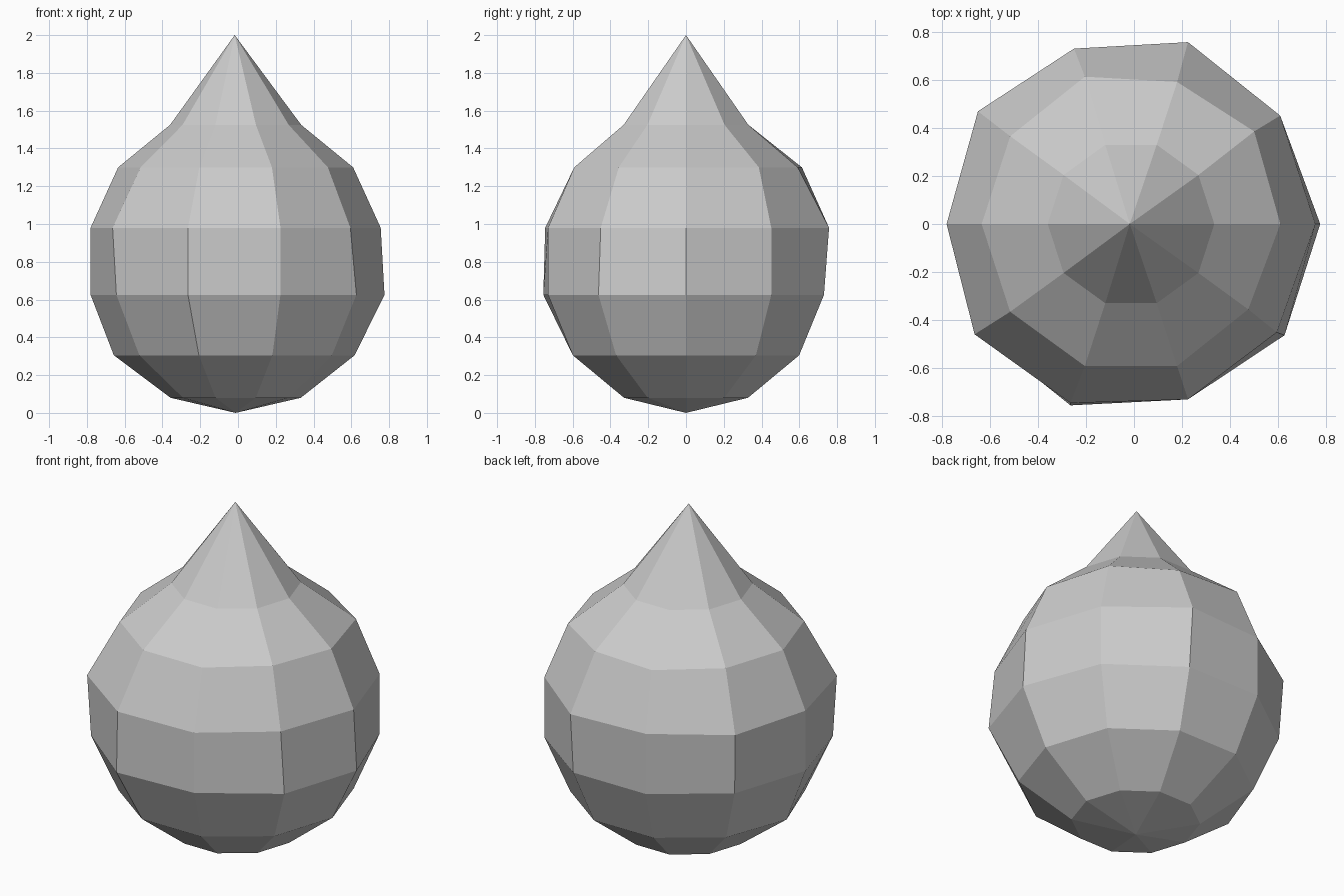
import bpy
import bmesh
from math import cos, sin, tau

cube = bpy.data.objects.get("Cube")
if cube:
    bpy.data.objects.remove(cube)

SIDES = 10
CENTRE = -0.0125

# Profile of the drop: (radius, height) from base to shoulder
profile = [(0.345, 0.08), (0.63, 0.305), (0.768, 0.625),
           (0.768, 0.98), (0.622, 1.30), (0.347, 1.525)]

# Hand-made unevenness: (ring, corner) -> shift in x, y
nudges = {
    (1, 5): (-0.015, 0), (2, 0): (0.02, 0), (2, 7): (-0.015, -0.025),
    (2, 9): (0.018, -0.012), (2, 6): (-0.01, 0), (3, 2): (0, 0.027),
    (3, 4): (-0.016, 0.018), (3, 6): (-0.03, -0.008),
    (3, 7): (-0.015, -0.015), (3, 9): (-0.014, 0), (4, 3): (0, 0.022),
    (4, 1): (0.01, 0.02), (4, 9): (-0.015, 0.01),
}

# Faceted drop body with a pointed top
bm = bmesh.new()
rings = []
for r, (radius, height) in enumerate(profile):
    ring = []
    for c in range(SIDES):
        angle = tau * c / SIDES
        dx, dy = nudges.get((r, c), (0, 0))
        ring.append(bm.verts.new((CENTRE + radius * cos(angle) + dx,
                                  radius * sin(angle) + dy, height)))
    rings.append(ring)
base = bm.verts.new((CENTRE, 0, 0))
tip = bm.verts.new((CENTRE - 0.005, 0, 2))
for c in range(SIDES):
    n = (c + 1) % SIDES
    bm.faces.new((base, rings[0][n], rings[0][c]))
    bm.faces.new((rings[-1][c], rings[-1][n], tip))
    for low, high in zip(rings, rings[1:]):
        bm.faces.new((low[c], low[n], high[n], high[c]))
bmesh.ops.recalc_face_normals(bm, faces=bm.faces)

mesh = bpy.data.meshes.new("drop_body")
bm.to_mesh(mesh)
bm.free()
body = bpy.data.objects.new("drop_body", mesh)
bpy.context.collection.objects.link(body)

# Plain grey surface
grey = bpy.data.materials.new("light_grey")
grey.use_nodes = True
colour = (0.6, 0.6, 0.6, 1)
grey.diffuse_color = colour
grey.node_tree.nodes["Principled BSDF"].inputs["Base Color"].default_value = colour
mesh.materials.append(grey)
